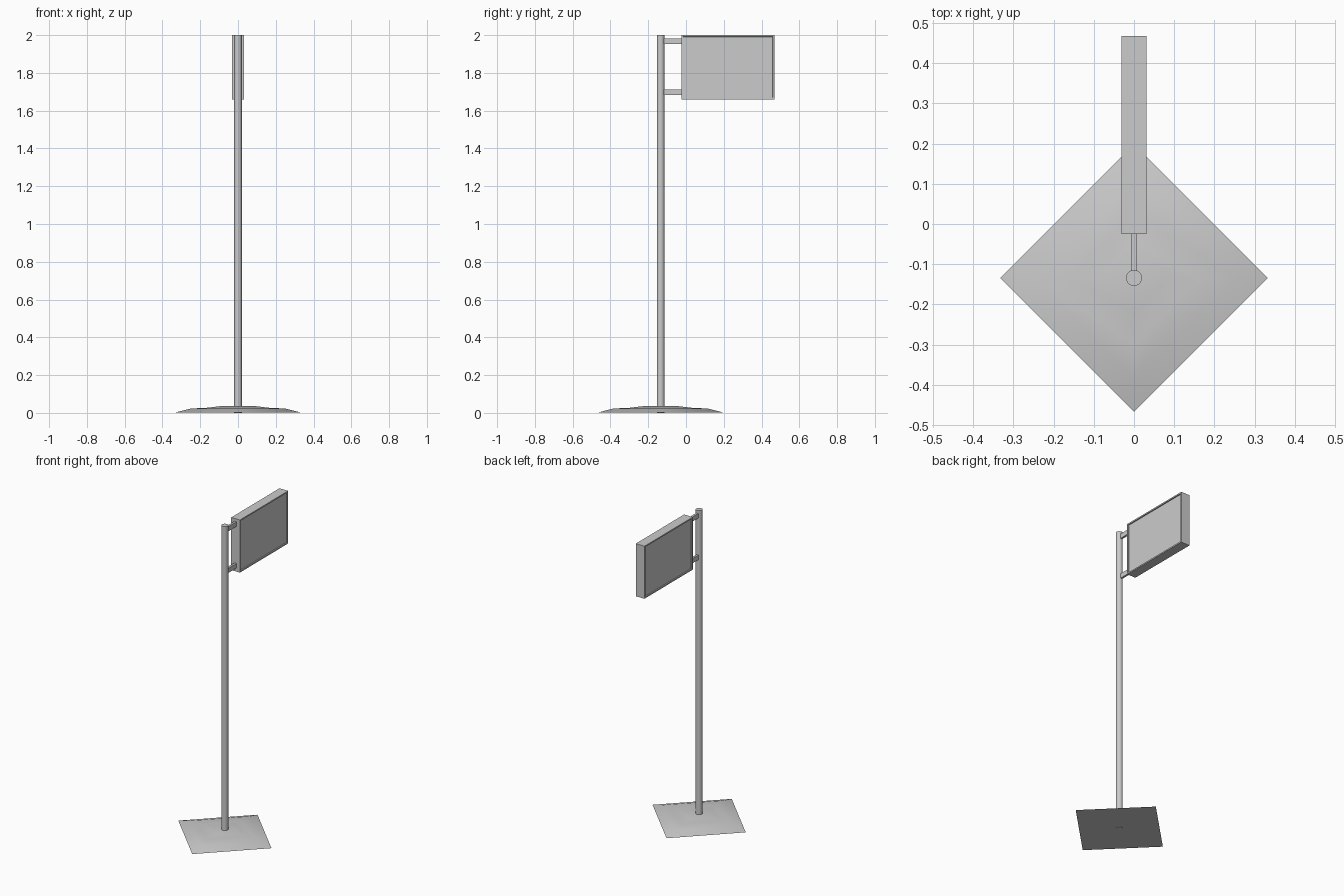
import bpy, bmesh, math

if "Cube" in bpy.data.objects:
    bpy.data.objects.remove(bpy.data.objects["Cube"])

POLE_Y = -0.134


def finish(name, bm, smooth=None):
    bmesh.ops.recalc_face_normals(bm, faces=bm.faces)
    me = bpy.data.meshes.new(name)
    bm.to_mesh(me)
    bm.free()
    ob = bpy.data.objects.new(name, me)
    bpy.context.collection.objects.link(ob)
    if smooth:
        bpy.ops.object.select_all(action='DESELECT')
        ob.select_set(True)
        bpy.context.view_layer.objects.active = ob
        bpy.ops.object.shade_smooth_by_angle(angle=math.radians(smooth))
    return ob


def lathe(name, profile, sides, smooth):
    """Stack of regular rings (radius, z) around the pole axis, capped at both ends."""
    bm = bmesh.new()
    rings = []
    for r, z in profile:
        rings.append([bm.verts.new((r * math.cos(2 * math.pi * i / sides),
                                    POLE_Y + r * math.sin(2 * math.pi * i / sides), z))
                      for i in range(sides)])
    for a, b in zip(rings, rings[1:]):
        for i in range(sides):
            j = (i + 1) % sides
            bm.faces.new((a[i], a[j], b[j], b[i]))
    bm.faces.new(rings[0][::-1])
    bm.faces.new(rings[-1])
    return finish(name, bm, smooth)


def box_bm(lo, hi):
    bm = bmesh.new()
    bmesh.ops.create_cube(bm, size=1)
    for v in bm.verts:
        v.co = [(a + b) / 2 + c * (b - a) for a, b, c in zip(lo, hi, v.co)]
    return bm


# low stepped diamond foot
lathe("base_plate", [(0.333, 0.002), (0.25, 0.023), (0.165, 0.027), (0.09, 0.036)], 4, 30)

# round post
lathe("pole", [(0.02, 0.0), (0.02, 2.0)], 24, 40)

# two flat arms between post and sign
for name, z in (("upper_arm", 1.967), ("lower_arm", 1.698)):
    finish(name, box_bm((-0.007, -0.125, z - 0.015), (0.007, -0.02, z + 0.015)))

# sign box with a recessed panel on both sides
bm = box_bm((-0.031, -0.025, 1.66), (0.031, 0.468, 2.0))
bm.normal_update()
for f in [f for f in bm.faces if abs(f.normal.x) > 0.9]:
    s = math.copysign(1, f.normal.x)
    bmesh.ops.inset_region(bm, faces=[f], thickness=0.012)
    bmesh.ops.inset_region(bm, faces=[f], thickness=0.0005)
    for v in f.verts:
        v.co.x -= s * 0.007
finish("sign_box", bm)
